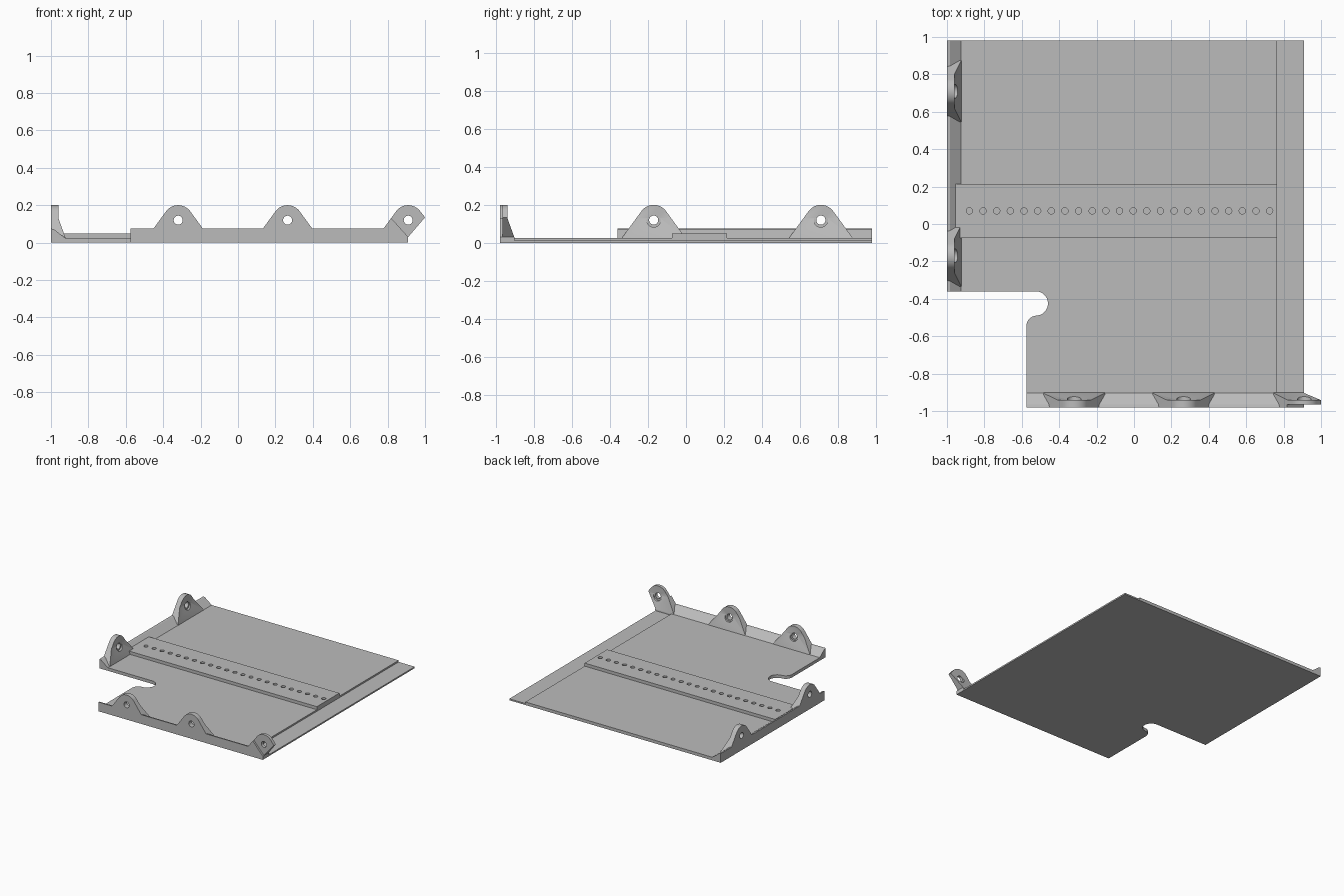
import bpy, bmesh, math
from mathutils import Vector

if "Cube" in bpy.data.objects:
    bpy.data.objects.remove(bpy.data.objects["Cube"])

gray = bpy.data.materials.new("plain gray")
gray.diffuse_color = (0.5, 0.5, 0.5, 1)
gray.use_nodes = True
gray.node_tree.nodes["Principled BSDF"].inputs["Base Color"].default_value = gray.diffuse_color


# Coordinate frames: (outline a, outline b, extrusion c) -> world position
def flat(a, b, c):
    return (a, b, c)


def front_face(c0=0.0):
    return lambda a, b, c: (c0 + a, -0.98 + c, b)


def left_face(c0=0.0):
    return lambda a, b, c: (-1.0 + c, c0 + a, b)


def prism(name, outlines, c0, c1, place=flat):
    """Extrude one or more closed outlines from c0 to c1."""
    bm = bmesh.new()
    for pts in outlines:
        low = [bm.verts.new(place(a, b, c0)) for a, b in pts]
        high = [bm.verts.new(place(a, b, c1)) for a, b in pts]
        bm.faces.new(low)
        bm.faces.new(high)
        for i in range(len(pts)):
            j = (i + 1) % len(pts)
            bm.faces.new((low[i], low[j], high[j], high[i]))
    bmesh.ops.recalc_face_normals(bm, faces=bm.faces)
    me = bpy.data.meshes.new(name)
    bm.to_mesh(me)
    bm.free()
    me.materials.append(gray)
    ob = bpy.data.objects.new(name, me)
    bpy.context.collection.objects.link(ob)
    return ob


def boolean(ob, tool, operation="DIFFERENCE"):
    """Apply a boolean and discard the tool."""
    mod = ob.modifiers.new("cut", "BOOLEAN")
    mod.operation = operation
    mod.solver = "EXACT"
    mod.object = tool
    bpy.context.view_layer.objects.active = ob
    bpy.ops.object.modifier_apply(modifier=mod.name)
    bpy.data.objects.remove(tool)


def arc(cx, cy, r, start, end, n):
    return [(cx + r * math.cos(math.radians(start + (end - start) * i / n)),
             cy + r * math.sin(math.radians(start + (end - start) * i / n)))
            for i in range(n + 1)]


def circle(cx, cy, r, n=32):
    return arc(cx, cy, r, 0, 360, n)[:-1]


def smooth(ob):
    bpy.ops.object.select_all(action="DESELECT")
    ob.select_set(True)
    bpy.context.view_layer.objects.active = ob
    bpy.ops.object.shade_smooth_by_angle(angle=math.radians(30))


# Base plate with relieved corner notch and a lowered ledge on the right
outline = [(-1, 0.98), (-1, -0.36)]
outline += arc(-0.525, -0.425, 0.065, 90, -90, 20)
outline += arc(-0.52, -0.545, 0.055, 90, 180, 10)
outline += [(-0.575, -0.98), (0.91, -0.98), (0.91, 0.98)]
plate = prism("base_plate", [outline], 0, 0.025)
boolean(plate, prism("ledge_cutter",
                     [[(0.765, -1.2), (1.2, -1.2), (1.2, 1.2), (0.765, 1.2)]], 0.012, 0.1))
smooth(plate)

# Raised strip with a row of round holes
strip = prism("perforated_strip",
              [[(-0.955, -0.075), (0.765, -0.075), (0.765, 0.215), (-0.955, 0.215)]], 0.02, 0.05)
holes = [circle(-0.88 + i * 1.605 / 22, 0.07, 0.017, 20) for i in range(23)]
boolean(strip, prism("hole_cutter", holes, 0.0, 0.1))
smooth(strip)


# Space in front of the corner tab
def tab_recess():
    return prism("recess_cutter",
                 [[(0.91, 0.03), (1.2, 0.03), (1.2, 0.33), (0.64, 0.33)]],
                 -0.1, 0.015, front_face())


# Edge flanges: thin wall with a sloping inner side
wall = [(0, 0.012), (0, 0.075), (0.015, 0.072), (0.076, 0.025), (0.076, 0.012)]
prism("left_flange", [wall], -0.36, 0.98, lambda a, b, c: (-1 + a, c, b))
front_flange = prism("front_flange", [wall], -0.575, 0.91,
                     lambda a, b, c: (c, -0.98 + a, b))
boolean(front_flange, tab_recess())


# Mounting lugs: rounded triangular ears thickened toward the base
def lug(name, place, corner=False):
    top = arc(0, 0.12, 0.08, 36, 144, 24)
    if corner:
        pts = [(0, 0.03), (0.09, 0.135)] + top + [(-0.165, 0.03), (-0.165, 0.02), (0, 0.02)]
    else:
        pts = [(0.165, 0.03)] + top + [(-0.165, 0.03), (-0.165, 0.02), (0.165, 0.02)]
    ob = prism(name, [pts], 0, 0.12, place)
    # Trim the inner side to an upright face above a sloping foot
    section = [(0.04, 0.3), (0.04, 0.13), (0.078, 0.025), (0.08, 0.0), (0.3, 0.0), (0.3, 0.3)]
    boolean(ob, prism("trim_cutter", [section], -0.3, 0.3,
                      lambda a, b, c: place(c, b, a)))
    boolean(ob, prism("bolt_cutter", [circle(0, 0.12, 0.024)], -0.1, 0.2, place))
    boolean(ob, prism("seat_cutter", [circle(0, 0.12, 0.037)], 0.0401, 0.2, place))
    if corner:
        boolean(ob, tab_recess())
    smooth(ob)


for i, y in enumerate((-0.17, 0.71)):
    lug(f"left_lug_{i + 1}", left_face(y))
for i, x in enumerate((-0.32, 0.265)):
    lug(f"front_lug_{i + 1}", front_face(x))
lug("corner_lug", front_face(0.91), corner=True)
